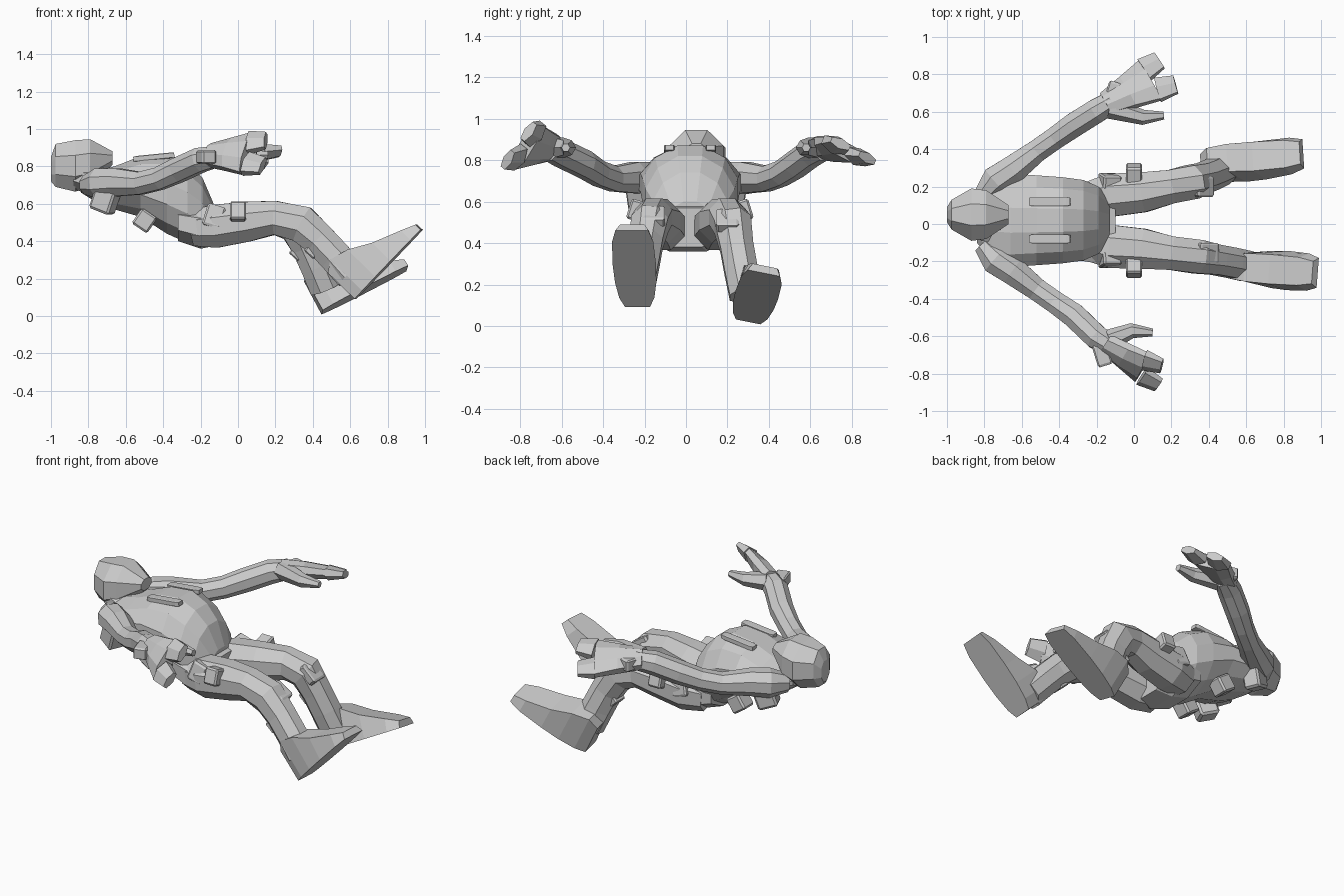
import bpy, bmesh, math
from mathutils import Vector as V, Matrix

if "Cube" in bpy.data.objects:
    bpy.data.objects.remove(bpy.data.objects["Cube"])


def loft(name, rings, side=(0, 1, 0), axis=None, n=8, taper=0):
    """Skin n-sided rings (centre, half width, half height); taper narrows the upper half."""
    bm = bmesh.new()
    k = 1 / math.cos(math.pi / n)
    last, loops = len(rings) - 1, []
    for i, (c, w, h) in enumerate(rings):
        t = V(axis or rings[min(i + 1, last)][0] - rings[max(i - 1, 0)][0]).normalized()
        s = V(side)
        s = (s - t * s.dot(t)).normalized()
        u = t.cross(s)
        loop = []
        for j in range(n):
            a = 2 * math.pi * (j + 0.5) / n
            wide = w * (1 - taper * (math.sin(a) > 0))
            loop.append(bm.verts.new(c + k * (s * wide * math.cos(a) + u * h * math.sin(a))))
        loops.append(loop)
    for a, b in zip(loops, loops[1:]):
        for j in range(n):
            bm.faces.new((a[j], a[j - 1], b[j - 1], b[j]))
    bm.faces.new(loops[0])
    bm.faces.new(loops[-1])
    bmesh.ops.recalc_face_normals(bm, faces=bm.faces)
    me = bpy.data.meshes.new(name)
    bm.to_mesh(me)
    bm.free()
    bpy.context.collection.objects.link(bpy.data.objects.new(name, me))


def box(name, loc, size, rot=(0, 0, 0)):
    bpy.ops.mesh.primitive_cube_add(size=1, location=loc, rotation=rot)
    ob = bpy.context.object
    ob.name, ob.scale = name, size
    ob.modifiers.new("bevel", "BEVEL").width = 0.1
    ob.modifiers["bevel"].segments = 1


def slices(name, y, table, n=8):
    """Loft along x from rows of x, bottom z, top z, half width."""
    loft(name, [(V((x, y, (a + b) / 2)), w, (b - a) / 2) for x, a, b, w in table], axis=(1, 0, 0), n=n)


# Hooded head with the face at the upper front, running into the neck
slices("head", .05, [(-1, .72, .85, .04), (-.975, .69, .92, .08), (-.87, .665, .94, .14),
                     (-.79, .69, .945, .13), (-.67, .81, .88, .05)])
slices("neck", .03, [(-.88, .68, .82, .1), (-.66, .6, .78, .16)])

# Torso in a bulky jacket, down to the hips
slices("torso", .02, [(-.84, .66, .74, .12), (-.76, .61, .78, .22), (-.66, .57, .8, .25),
                      (-.52, .53, .855, .24), (-.38, .44, .87, .23), (-.27, .39, .82, .215),
                      (-.19, .37, .74, .18), (-.13, .38, .6, .12)], n=12)
slices("pelvis", .01, [(-.32, .4, .6, .2), (-.2, .36, .59, .22), (-.1, .38, .57, .16)])

for s, side in ((-1, "right"), (1, "left")):
    left = s == 1

    # Chest strap, shoulder and underside pouches
    box(side + "_strap", (-.45, .02 + s * .1, .85), (.22, .05, .03), (0, -.1, 0))
    box(side + "_side_pouch", (-.5, .02 + s * .16, .51), (.1, .1, .1), (0, .6, 0))
    box(side + "_shoulder_pad", (-.71, s * .22, .62), (.12, .1, .13), (0, .35, s * .4))

    # Arm reaching out and towards the feet; the right one sits closer to the body
    near = 0 if left else .04
    arm = [(-.81, .15, .7, .05), (-.74, .23, .71, .08), (-.65, .29, .715, .075), (-.52, .39, .71, .06),
           (-.42, .46, .735, .06), (-.32, .53, .78, .065), (-.2, .605, .835, .065), (-.11, .66, .855, .055)]
    loft(side + "_arm", [(V((x, s * (y - near * (x < -.3)), z)), r, r) for x, y, z, r in arm], side=(0, 0, 1))

    # Gloved hand: flaring palm, two finger groups and a thumb
    flat = V((.5, -.75, .4) if left else (.1, .6, .8)).normalized()
    wrist = V((-.15, s * .64, .86))
    palm = V((.09 if left else .05, s * .77, .845 if left else .87))
    loft(side + "_palm", [(wrist, .065, .05), (wrist.lerp(palm, .5), .095, .05), (palm, .13, .038)], side=flat)
    for f in (-1, 1):
        start = palm + flat * f * .07
        tip = palm + flat * f * .085 + V((.09, s * .04, 0))
        loft(side + "_fingers", [(start, .065, .038), (tip, .05, .022)], side=flat, n=6)
    reach = .06 if left else 0
    thumb = [(-.13, .62, .05), (-.01 + reach, .57, .035), (.1 + reach, .58, .018)]
    loft(side + "_thumb", [(V((x, s * y, .86)), r, r) for x, y, r in thumb], side=(0, 0, 1), n=6)
    box(side + "_cuff_pouch", (-.17 + reach, s * .7, .85), (.08, .12, .07), (0, 0, s * -.3))

    # Lower leg swings about the knee: the right one is raised further
    knee = V((.31, 0, .5))
    swing = 0 if left else -.33
    spin = Matrix.Rotation(swing, 3, "Y")
    lift = V((0 if left else .03, 0, 0))
    spread = 1 if left else .78

    def lower(x, y, z):
        p = spin @ (V((x, 0, z)) - knee) + knee + lift
        p.y = s * y * spread
        return p

    # Thigh and shin
    thigh = [(-.24, .13, .47, .095), (-.12, .155, .48, .115), (.05, .17, .505, .107), (.2, .2, .525, .09)]
    shin = [(.31, .225, .49, .09), (.37, .245, .38, .08), (.42, .265, .27, .08), (.47, .29, .15, .08)]
    loft(side + "_leg", [(V((x, s * y * spread, z)), r, r) for x, y, z, r in thigh]
         + [(lower(x, y, z), r, r * 1.1) for x, y, z, r in shin])

    # Large flat-soled boot with rings square to the sole line
    heel, toe = lower(.45, .3, .02), lower(.905, .375 if left else .335, .255)
    d = toe - heel
    lean = V((0, s * .2 if left else 0, 1))
    up = (lean - d * lean.dot(d) / d.dot(d)).normalized()
    sole = [(0, .2, .06), (.12, .24, .085), (.32, .21, .1), (.55, .14, .105), (.85, .075, .1), (1, .04, .08)]
    loft(side + "_boot", [(heel + d * f + up * h / 2, w, h / 2) for f, h, w in sole],
         side=up.cross(d), axis=d, n=4, taper=.25)

    # Knee pad, strap behind the calf and pouches on the thigh
    box(side + "_knee_pad", lower(.37, .2, .51), (.12, .11, .05), (0, .75 + swing / 2, 0))
    box(side + "_calf_strap", lower(.32, .25, .34), (.07, .09, .07), (0, .75, 0))
    hip = s * (.17 * spread + .1)
    box(side + "_thigh_pouch", (0, hip, .555), (.085, .09, .1), (s * .3, 0, 0))
    box(side + "_hip_pouch", (-.13, hip - s * .04, .53), (.1, .07, .12), (s * .2, .3, 0))
